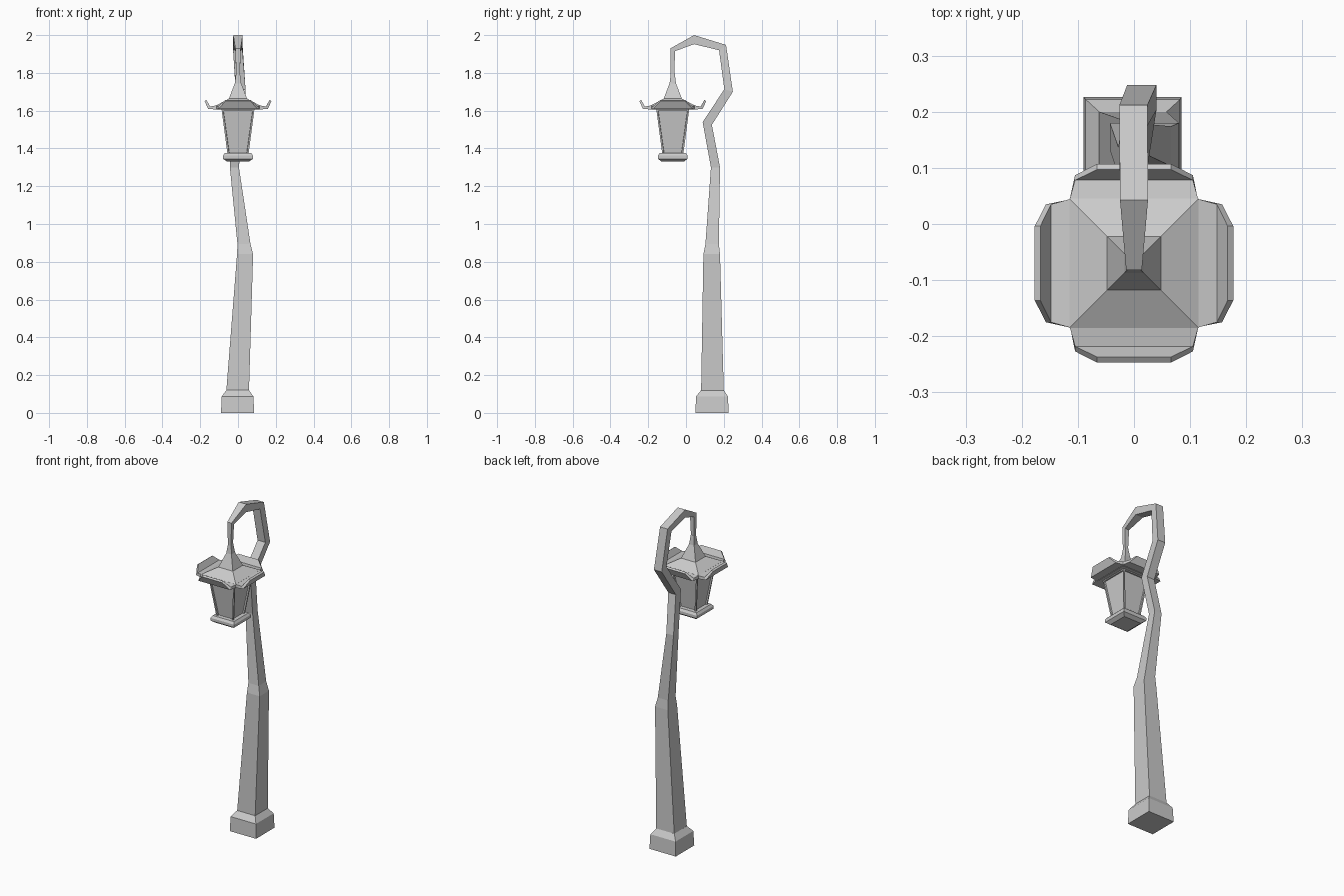
import bpy, bmesh
from mathutils import Matrix

if "Cube" in bpy.data.objects:
    bpy.data.objects.remove(bpy.data.objects["Cube"])

CY = -0.07  # lantern axis in y


def loft(name, rings, inset=None):
    """Skin a list of four-point rings into a closed flat-faced solid."""
    bm = bmesh.new()
    loops = [[bm.verts.new(p) for p in ring] for ring in rings]
    sides = []
    for a, b in zip(loops, loops[1:]):
        for i in range(4):
            j = (i + 1) % 4
            sides.append(bm.faces.new((a[i], a[j], b[j], b[i])))
    bm.faces.new(loops[0][::-1])
    bm.faces.new(loops[-1])
    bmesh.ops.recalc_face_normals(bm, faces=bm.faces[:])
    if inset:
        bmesh.ops.inset_individual(bm, faces=sides, thickness=inset[0])
        bmesh.ops.translate(bm, verts=[], vec=(0, 0, 0))
        bmesh.ops.inset_individual(bm, faces=sides, thickness=0.002, depth=-inset[1])
    me = bpy.data.meshes.new(name)
    bm.to_mesh(me)
    bm.free()
    ob = bpy.data.objects.new(name, me)
    bpy.context.collection.objects.link(ob)
    return ob


def band(x0, x1, yf, zf, yb, zb):
    """Ring across the post: front edge (yf, zf), back edge (yb, zb)."""
    return [(x0, yf, zf), (x1, yf, zf), (x1, yb, zb), (x0, yb, zb)]


def square(h, z):
    return band(-h, h, CY - h, z, CY + h, z)


# Footing block with sloped top
loft("base_block", [band(-.09, .085, .05, 0, .226, 0),
                    band(-.086, .082, .053, .087, .222, .087),
                    band(-.062, .058, .08, .12, .2, .12)])

# Crooked post bending over into the hook
post = [(-.062, .058, .08, .115, .2, .115),
        (-.005, .08, .092, .84, .18, .84),
        (-.003, .066, .103, .895, .174, .895),
        (-.043, .005, .132, 1.30, .18, 1.30),
        (-.028, .022, .088, 1.54, .137, 1.525),
        (-.012, .04, .203, 1.713, .248, 1.70),
        (-.026, .024, .175, 1.92, .212, 1.948),
        (-.025, .025, .043, 1.952, .043, 2.0)]
# Front/back order flips to inner/outer so that the hook bends without twisting
rings = [band(*r) for r in post]
rings.append(band(-.014, .014, -.058, 1.915, -.082, 1.93))
rings.append(band(-.010, .010, -.062, 1.79, -.081, 1.79))
loft("post_and_hook", rings)

# Roof with concave spire
loft("lantern_roof", [square(h, z) for h, z in
                      [(.108, 1.605), (.115, 1.617), (.115, 1.628),
                       (.048, 1.664), (.017, 1.745), (.010, 1.80)]])

# Upturned eaves on all four sides
eave = [(.112, 1.628, .108, 1.607, .115),
        (.148, 1.622, .157, 1.608, .105),
        (.167, 1.657, .177, 1.650, .066)]
for k, side in enumerate(("right", "back", "left", "front")):
    ob = loft("eave_" + side, [[(rt, -w, zt), (rt, w, zt), (rb, w, zb), (rb, -w, zb)]
                               for rt, zt, rb, zb, w in eave])
    ob.data.transform(Matrix.Translation((0, CY, 0)) @ Matrix.Rotation(k * 1.5707963, 4, 'Z'))

# Tapered lantern body with recessed panes
loft("lantern_body", [square(.055, 1.365), square(.087, 1.607)], inset=(.012, .008))

# Lantern floor plate
loft("lantern_floor", [square(.058, 1.33), square(.079, 1.345),
                       square(.079, 1.362), square(.07, 1.375)])
